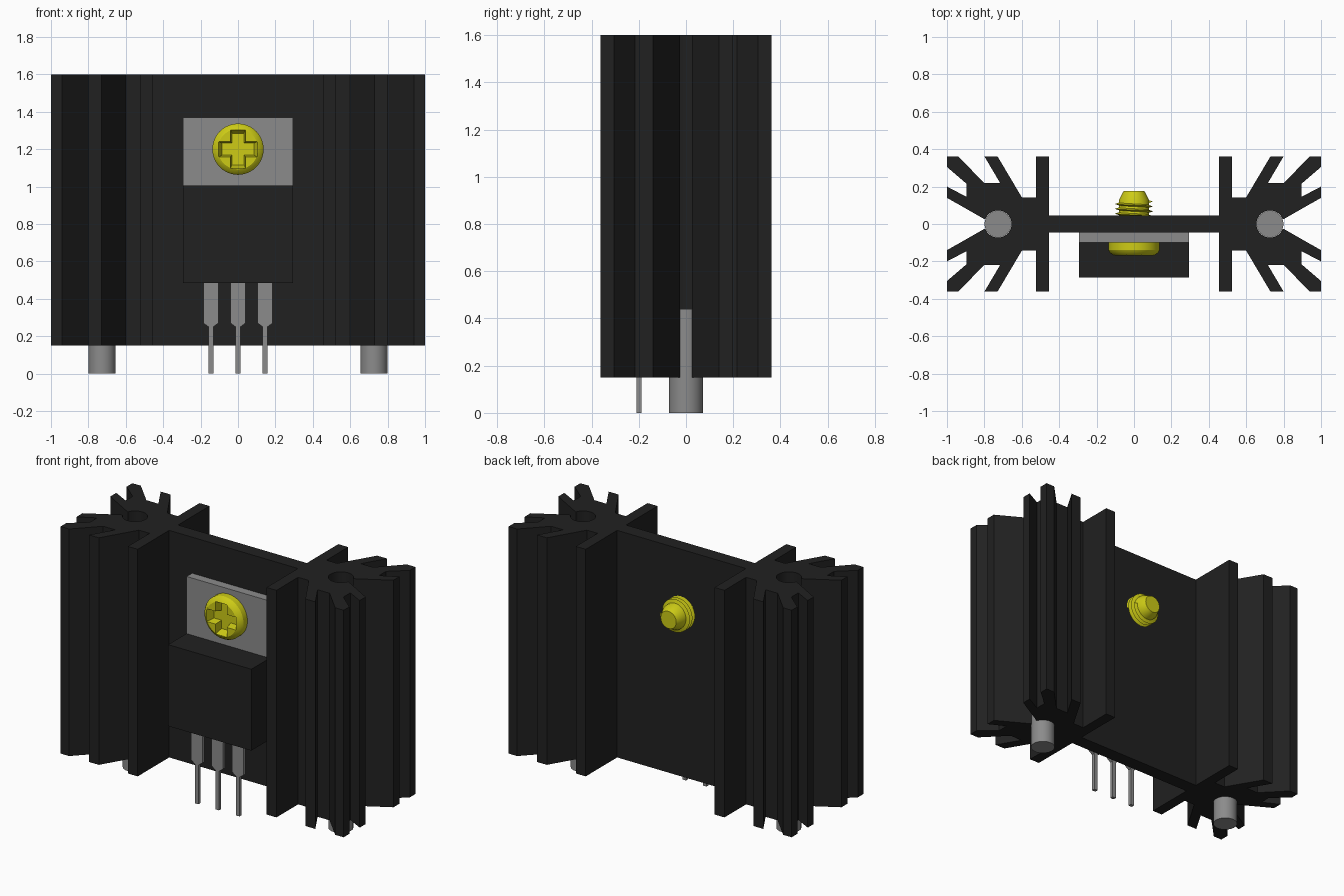
import bpy, bmesh, math
from mathutils import Vector, Matrix

if "Cube" in bpy.data.objects:
    bpy.data.objects.remove(bpy.data.objects["Cube"])


def material(name, rgb, rough=0.6):
    m = bpy.data.materials.new(name)
    m.use_nodes = True
    m.diffuse_color = (*rgb, 1)
    b = m.node_tree.nodes["Principled BSDF"]
    b.inputs["Base Color"].default_value = (*rgb, 1)
    b.inputs["Roughness"].default_value = rough
    return m


BLACK = material("black anodised", (0.015, 0.015, 0.015))
GREY = material("tin grey", (0.26, 0.26, 0.26))
YELLOW = material("yellow brass", (0.61, 0.6, 0.008))


def finish(name, bm, mat, smooth=False):
    bmesh.ops.recalc_face_normals(bm, faces=bm.faces)
    me = bpy.data.meshes.new(name)
    bm.to_mesh(me)
    bm.free()
    me.materials.append(mat)
    ob = bpy.data.objects.new(name, me)
    bpy.context.collection.objects.link(ob)
    if smooth:
        bpy.ops.object.select_all(action='DESELECT')
        ob.select_set(True)
        bpy.context.view_layer.objects.active = ob
        bpy.ops.object.shade_smooth_by_angle(angle=math.radians(30))
    return ob


def box(name, x0, x1, y0, y1, z0, z1, mat):
    bm = bmesh.new()
    bmesh.ops.create_cube(bm, size=1)
    for v in bm.verts:
        v.co = ((x0 + x1) / 2 + v.co.x * (x1 - x0),
                (y0 + y1) / 2 + v.co.y * (y1 - y0),
                (z0 + z1) / 2 + v.co.z * (z1 - z0))
    return finish(name, bm, mat)


def prism(name, points, offset, mat):
    """Extrude a closed outline of 3D points along an offset."""
    bm = bmesh.new()
    face = bm.faces.new([bm.verts.new(p) for p in points])
    top = bmesh.ops.extrude_face_region(bm, geom=[face])["geom"]
    bmesh.ops.translate(bm, vec=offset,
                        verts=[g for g in top if isinstance(g, bmesh.types.BMVert)])
    return finish(name, bm, mat)


def lathe_y(name, profile, centre, mat, seg=40):
    """Revolve (radius, y) pairs about a y axis through the centre, capped at both ends."""
    bm = bmesh.new()
    rings = []
    for r, y in profile:
        rings.append([bm.verts.new((centre[0] + r * math.cos(2 * math.pi * i / seg), y,
                                    centre[1] + r * math.sin(2 * math.pi * i / seg)))
                      for i in range(seg)])
    for a, b in zip(rings, rings[1:]):
        for i in range(seg):
            j = (i + 1) % seg
            bm.faces.new((a[i], a[j], b[j], b[i]))
    bm.faces.new(rings[0])
    bm.faces.new(rings[-1])
    return finish(name, bm, mat, True)


# Heat sink: one quarter of the finned outline, mirrored and rotated to a full section
BASE, TOP = 0.15, 1.6
PIN_X, HOLE_R = 0.727, 0.073
quarter = [(0.455, 0.045), (0.455, 0.362), (0.525, 0.362), (0.525, 0.143), (0.60, 0.143),
           (0.73, 0.362), (0.80, 0.362), (0.715, 0.218), (0.80, 0.218), (0.94, 0.362),
           (1.0, 0.362), (1.0, 0.305), (0.895, 0.215), (0.895, 0.145), (1.0, 0.20),
           (1.0, 0.14), (0.80, 0.026)]
a0 = math.asin(0.026 / HOLE_R)
arc = []
for i in range(33):
    a = a0 + (2 * math.pi - 2 * a0) * i / 32
    arc.append((PIN_X + HOLE_R * math.cos(a), HOLE_R * math.sin(a)))
half = quarter + arc + [(x, -y) for x, y in reversed(quarter)]
section = half + [(-x, -y) for x, y in half]
prism("heat_sink", [(x, y, BASE) for x, y in section], (0, 0, TOP - BASE), BLACK)

# Mounting pins inside the holes
for side, sx in (("left", 1), ("right", -1)):
    bm = bmesh.new()
    bmesh.ops.create_cone(bm, cap_ends=True, segments=40, radius1=0.072, radius2=0.072,
                          depth=0.44, matrix=Matrix.Translation((sx * PIN_X, 0, 0.22)))
    finish(side + "_mounting_pin", bm, GREY, True)

# Transistor: metal tab and moulded body
box("transistor_tab", -0.293, 0.293, -0.10, -0.045, 0.49, 1.37, GREY)
box("transistor_body", -0.294, 0.294, -0.285, -0.09, 0.485, 1.005, BLACK)

# Three stepped leads
lead = [(0.013, 0), (0.013, 0.25), (0.04, 0.27), (0.04, 0.49)]
lead += [(-x, z) for x, z in reversed(lead)]
for name, cx in (("right", -0.145), ("middle", 0), ("left", 0.145)):
    prism(name + "_lead", [(cx + x, -0.21, z) for x, z in lead], (0, 0.022, 0), GREY)

# Screw head with a tapered cross recess
SZ = 1.2
head = lathe_y("screw_head", [(0.137, -0.099), (0.137, -0.14), (0.128, -0.155),
                              (0.108, -0.168)], (0, SZ), YELLOW)


def cross(arm, w, y):
    pts = [(w, w), (w, arm), (-w, arm), (-w, w), (-arm, w), (-arm, -w),
           (-w, -w), (-w, -arm), (w, -arm), (w, -w), (arm, -w), (arm, w)]
    return [(x, y, SZ + z) for x, z in pts]


bm = bmesh.new()
outer = [bm.verts.new(p) for p in cross(0.108, 0.043, -0.18)]
inner = [bm.verts.new(p) for p in cross(0.085, 0.032, -0.12)]
bm.faces.new(outer)
bm.faces.new(inner)
for i in range(12):
    j = (i + 1) % 12
    bm.faces.new((outer[i], outer[j], inner[j], inner[i]))
cutter = finish("recess_cutter", bm, YELLOW)
cutter.hide_render = True
cutter.hide_set(True)
cutter.display_type = 'WIRE'
mod = head.modifiers.new("cross_recess", 'BOOLEAN')
mod.operation = 'DIFFERENCE'
mod.solver = 'EXACT'
mod.object = cutter
bpy.context.view_layer.update()
cut_mesh = bpy.data.meshes.new_from_object(head.evaluated_get(bpy.context.evaluated_depsgraph_get()))
head.modifiers.clear()
head.data = cut_mesh
bpy.data.objects.remove(cutter)

# Screw shank with a chamfered tip
lathe_y("screw_shank", [(0.08, 0.03), (0.08, 0.13), (0.055, 0.177)], (0, SZ), YELLOW)

# Helical thread ridge around the shank
bm = bmesh.new()
STEPS, TURNS, PITCH = 32, 3, 0.026
rows = []
for i in range(STEPS * TURNS + 1):
    a = 2 * math.pi * i / STEPS
    y = 0.042 + PITCH * i / STEPS
    rows.append([bm.verts.new((r * math.cos(a), y + dy, SZ + r * math.sin(a)))
                 for r, dy in ((0.078, -0.008), (0.102, 0), (0.078, 0.008))])
for p, q in zip(rows, rows[1:]):
    for k in range(3):
        m = (k + 1) % 3
        bm.faces.new((p[k], p[m], q[m], q[k]))
bm.faces.new(rows[0])
bm.faces.new(rows[-1])
finish("screw_thread", bm, YELLOW, True)
